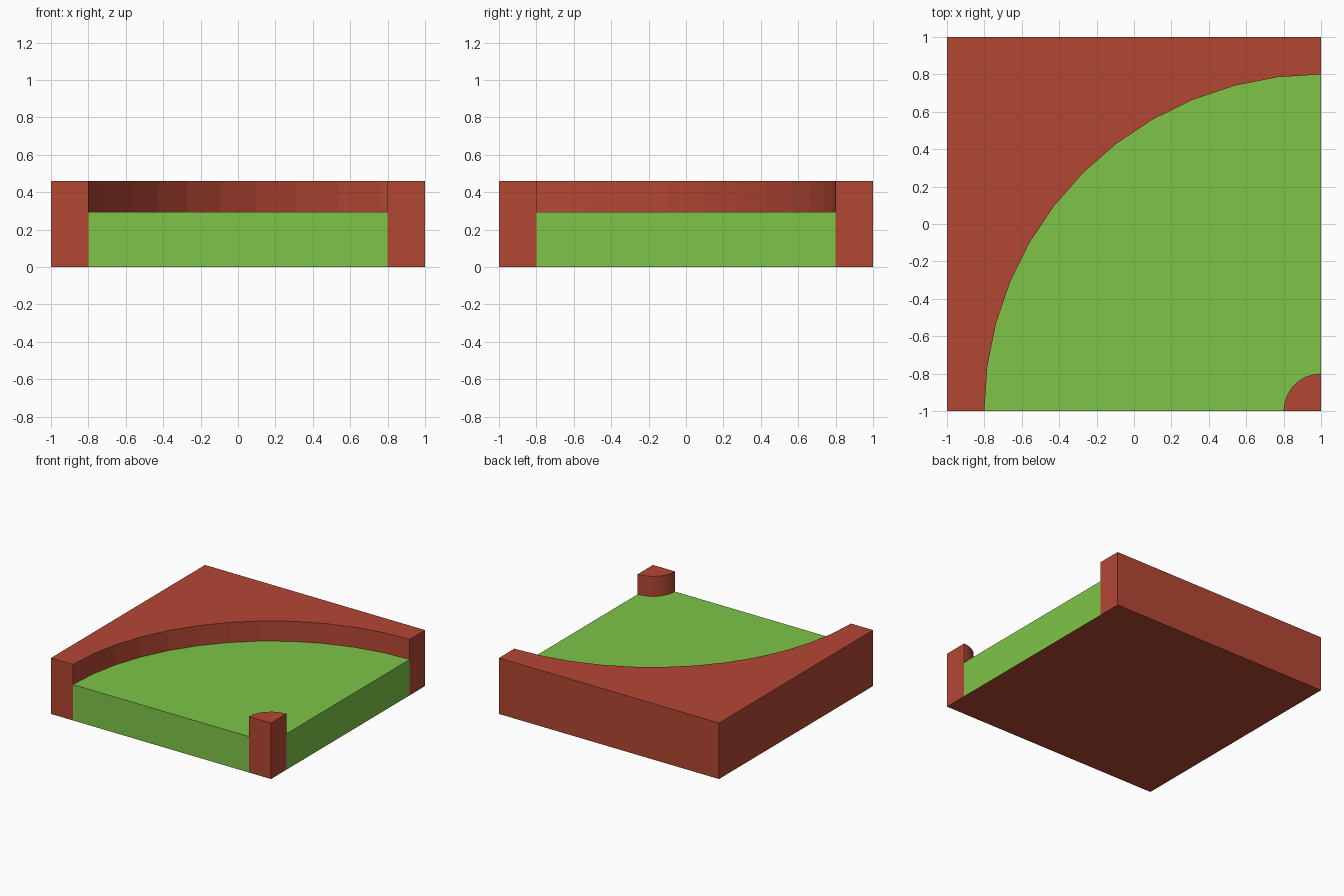
import bpy, bmesh
from math import sin, cos, radians

if "Cube" in bpy.data.objects:
    bpy.data.objects.remove(bpy.data.objects["Cube"])

WALL_H, FLOOR_H = 0.46, 0.295
CENTRE = (1.0, -1.0)
STEPS = 12


def material(name, color):
    m = bpy.data.materials.new(name)
    m.diffuse_color = color
    m.use_nodes = True
    m.node_tree.nodes["Principled BSDF"].inputs["Base Color"].default_value = m.diffuse_color
    return m


RED = material("red_edge", (0.456, 0.063, 0.034, 1))
GREEN = material("green_surface", (0.209, 0.558, 0.065, 1))


def arc(radius):
    """Quarter arc about the corner, from the front edge to the right edge."""
    pts = []
    for i in range(STEPS + 1):
        a = radians(90 * i / STEPS)
        pts.append((CENTRE[0] - radius * cos(a), CENTRE[1] + radius * sin(a)))
    return pts


def prism(name, outline, height, mat, bottom_mat):
    bm = bmesh.new()
    face = bm.faces.new([bm.verts.new((x, y, 0)) for x, y in outline])
    top = bmesh.ops.extrude_face_region(bm, geom=[face], use_keep_orig=True)["geom"]
    verts = [g for g in top if isinstance(g, bmesh.types.BMVert)]
    bmesh.ops.translate(bm, verts=verts, vec=(0, 0, height))
    bmesh.ops.recalc_face_normals(bm, faces=bm.faces[:])
    for f in bm.faces:
        f.material_index = 1 if f.normal.z < -0.5 else 0
    me = bpy.data.meshes.new(name)
    bm.to_mesh(me)
    bm.free()
    me.materials.append(mat)
    me.materials.append(bottom_mat)
    ob = bpy.data.objects.new(name, me)
    bpy.context.collection.objects.link(ob)
    return ob


# Raised outer bank around the curve
prism("outer_bank", arc(1.8) + [(1, 1), (-1, 1), (-1, -1)], WALL_H, RED, RED)

# Raised inner corner post
prism("inner_corner", arc(0.2) + [CENTRE], WALL_H, RED, RED)

# Sunken curved lane with a red underside
prism("curved_lane", arc(1.8) + arc(0.2)[::-1], FLOOR_H, GREEN, RED)
